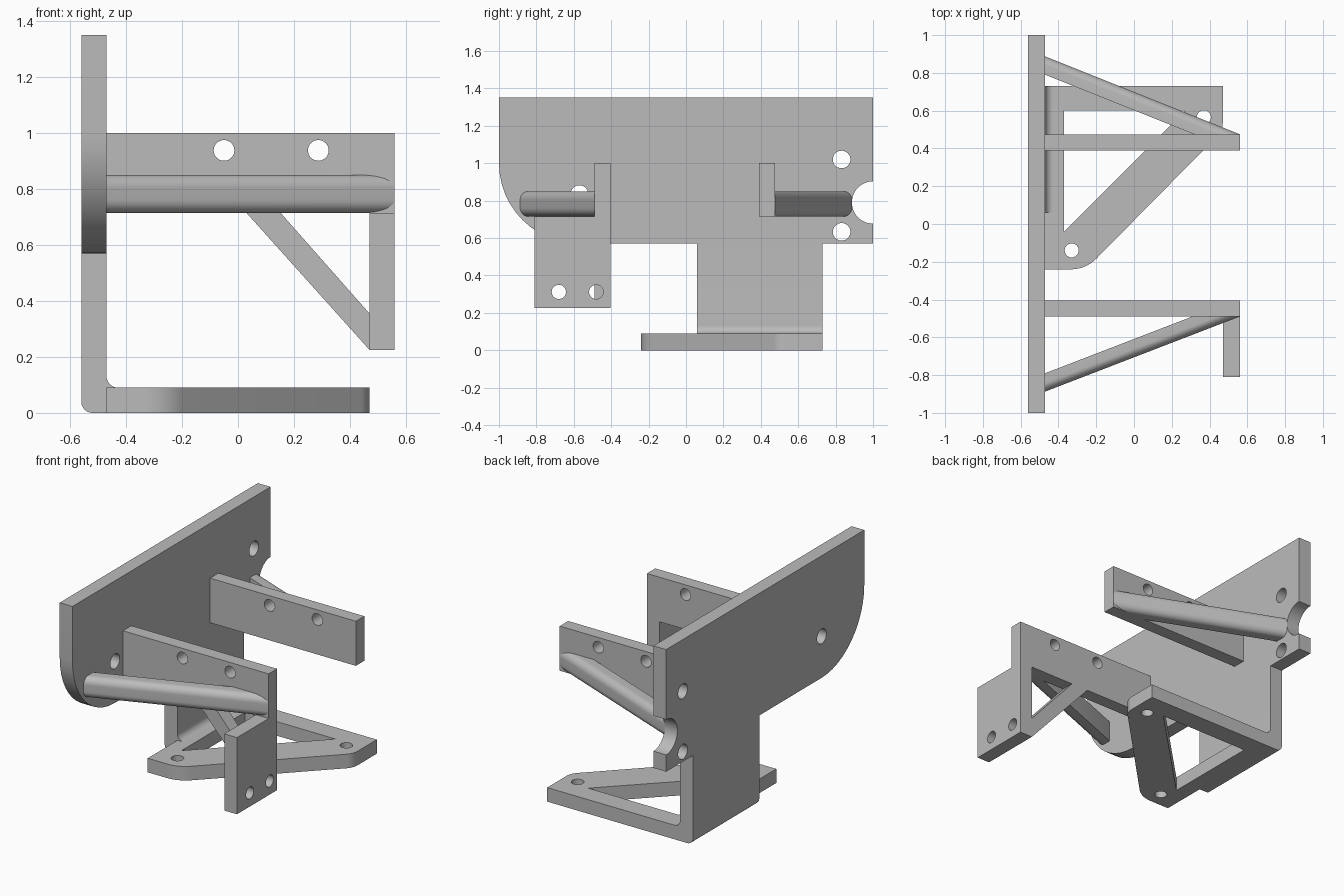
import bpy, bmesh, math
from mathutils import Vector

if "Cube" in bpy.data.objects:
    bpy.data.objects.remove(bpy.data.objects["Cube"])

grey = bpy.data.materials.new("plain_grey")
grey.use_nodes = True
COLOUR = (0.5, 0.5, 0.5, 1)
grey.diffuse_color = COLOUR
grey.node_tree.nodes["Principled BSDF"].inputs["Base Color"].default_value = COLOUR


def arc(cx, cy, r, a0, a1, n=24):
    angles = [math.radians(a0 + (a1 - a0) * i / n) for i in range(n + 1)]
    return [(cx + r * math.cos(a), cy + r * math.sin(a)) for a in angles]


def rounded(points, n=12):
    """Polygon from (u, v) or (u, v, radius) corners."""
    out = []
    for i, p in enumerate(points):
        if len(p) == 2:
            out.append(p)
            continue
        c = Vector(p[:2])
        d0 = (Vector(points[i - 1][:2]) - c).normalized()
        d1 = (Vector(points[(i + 1) % len(points)][:2]) - c).normalized()
        half = d0.angle(d1) / 2
        centre = c + (d0 + d1).normalized() * p[2] / math.sin(half)
        s = c + d0 * p[2] / math.tan(half) - centre
        e = c + d1 * p[2] / math.tan(half) - centre
        sweep = math.pi - 2 * half
        for k in range(n + 1):
            t = k / n
            v = (s * math.sin((1 - t) * sweep) + e * math.sin(t * sweep)) / math.sin(sweep)
            out.append(tuple(centre + v))
    return out


def finish(name, bm):
    bmesh.ops.remove_doubles(bm, verts=bm.verts, dist=0.0002)
    bmesh.ops.recalc_face_normals(bm, faces=bm.faces)
    mesh = bpy.data.meshes.new(name)
    bm.to_mesh(mesh)
    bm.free()
    mesh.materials.append(grey)
    ob = bpy.data.objects.new(name, mesh)
    bpy.context.collection.objects.link(ob)
    bpy.ops.object.select_all(action='DESELECT')
    ob.select_set(True)
    bpy.context.view_layer.objects.active = ob
    bpy.ops.object.shade_smooth_by_angle(angle=math.radians(30))
    return ob


def panel(name, axis, lo, hi, outline, holes=(), cutouts=()):
    """Flat panel extruded along an axis, with round holes and cutouts."""
    curve = bpy.data.curves.new(name + "_profile", 'CURVE')
    curve.dimensions = '2D'
    curve.fill_mode = 'BOTH'
    curve.extrude = (hi - lo) / 2
    loops = [rounded(outline)] + [rounded(c) for c in cutouts]
    loops += [arc(u, v, r, 0, 360, 32)[:-1] for u, v, r in holes]
    for loop in loops:
        spline = curve.splines.new('POLY')
        spline.points.add(len(loop) - 1)
        for point, (u, v) in zip(spline.points, loop):
            point.co = (u, v, 0, 1)
        spline.use_cyclic_u = True
    helper = bpy.data.objects.new(name + "_helper", curve)
    bpy.context.collection.objects.link(helper)
    bpy.context.view_layer.update()
    evaluated = helper.evaluated_get(bpy.context.evaluated_depsgraph_get())
    mesh = bpy.data.meshes.new_from_object(evaluated)
    bm = bmesh.new()
    bm.from_mesh(mesh)
    bpy.data.objects.remove(helper)
    bpy.data.curves.remove(curve)
    bpy.data.meshes.remove(mesh)
    for vert in bm.verts:
        u, v, w = vert.co
        w += (lo + hi) / 2
        vert.co = {'X': (w, u, v), 'Y': (u, w, v), 'Z': (u, v, w)}[axis]
    return finish(name, bm)


def strut(name, side):
    """Diagonal strut with rounded outer edges, sheared onto the arm face."""
    inner, outer, low, high, r = 0.79, 0.887, 0.715, 0.85, 0.046
    face = 0.49 if side < 0 else 0.475
    slope = 1.03 / (outer - face)
    section = rounded([(inner, low), (outer, low, r), (outer, high, r), (inner, high)])
    bm = bmesh.new()
    start = [bm.verts.new((BACK, side * y, z)) for y, z in section]
    end = [bm.verts.new((BACK + (y - face) * slope, side * face, z)) for y, z in section]
    bm.faces.new(start)
    bm.faces.new(end)
    for i in range(len(section)):
        bm.faces.new((start[i - 1], start[i], end[i], end[i - 1]))
    finish(name, bm)


WALL, BACK, TIP = -0.56, -0.47, 0.56

# Upright plate: one swept corner, edge notch and bolt holes
panel("upright_plate", 'X', WALL, BACK,
      [(-1, 1.35), (-1, 0.57, 0.43), (1, 0.57)]
      + arc(1, 0.79, 0.113, 270, 90) + [(1, 1.35)],
      holes=[(0.832, 1.02, 0.047), (0.832, 0.633, 0.047), (-0.57, 0.835, 0.047)])

# Leg with a rounded bend into the foot
panel("leg", 'Y', 0.06, 0.73,
      [(WALL, 0.57), (WALL, 0, 0.04), (-0.42, 0), (-0.42, 0.09),
       (BACK, 0.09, 0.042), (BACK, 0.57)])

# Triangular foot frame
panel("foot_frame", 'Z', 0, 0.09,
      [(BACK, -0.24), (-0.255, -0.24, 0.19), (0.47, 0.495, 0.1), (0.47, 0.73), (BACK, 0.73)],
      holes=[(-0.33, -0.14, 0.037), (0.37, 0.565, 0.037)],
      cutouts=[[(-0.37, 0.6), (-0.37, -0.04), (0.27, 0.6)]])

# Two projecting arms and their side struts
for name, lo, hi, side in (("front", -0.49, -0.405, -1), ("rear", 0.39, 0.475, 1)):
    panel(name + "_arm", 'Y', lo, hi,
          [(BACK, 0.715), (TIP, 0.715), (TIP, 1.0), (BACK, 1.0)],
          holes=[(-0.05, 0.938, 0.037), (0.287, 0.938, 0.037)])
    strut(name + "_strut", side)

# Hanging tab and its brace below the front arm
panel("hanging_tab", 'X', 0.47, TIP,
      [(-0.81, 0.225), (-0.405, 0.225), (-0.405, 0.715), (-0.81, 0.715)],
      holes=[(-0.68, 0.312, 0.038), (-0.48, 0.312, 0.038)])
panel("tab_brace", 'Y', -0.49, -0.405,
      [(0.03, 0.715), (0.47, 0.225), (0.47, 0.355), (0.152, 0.715)])
